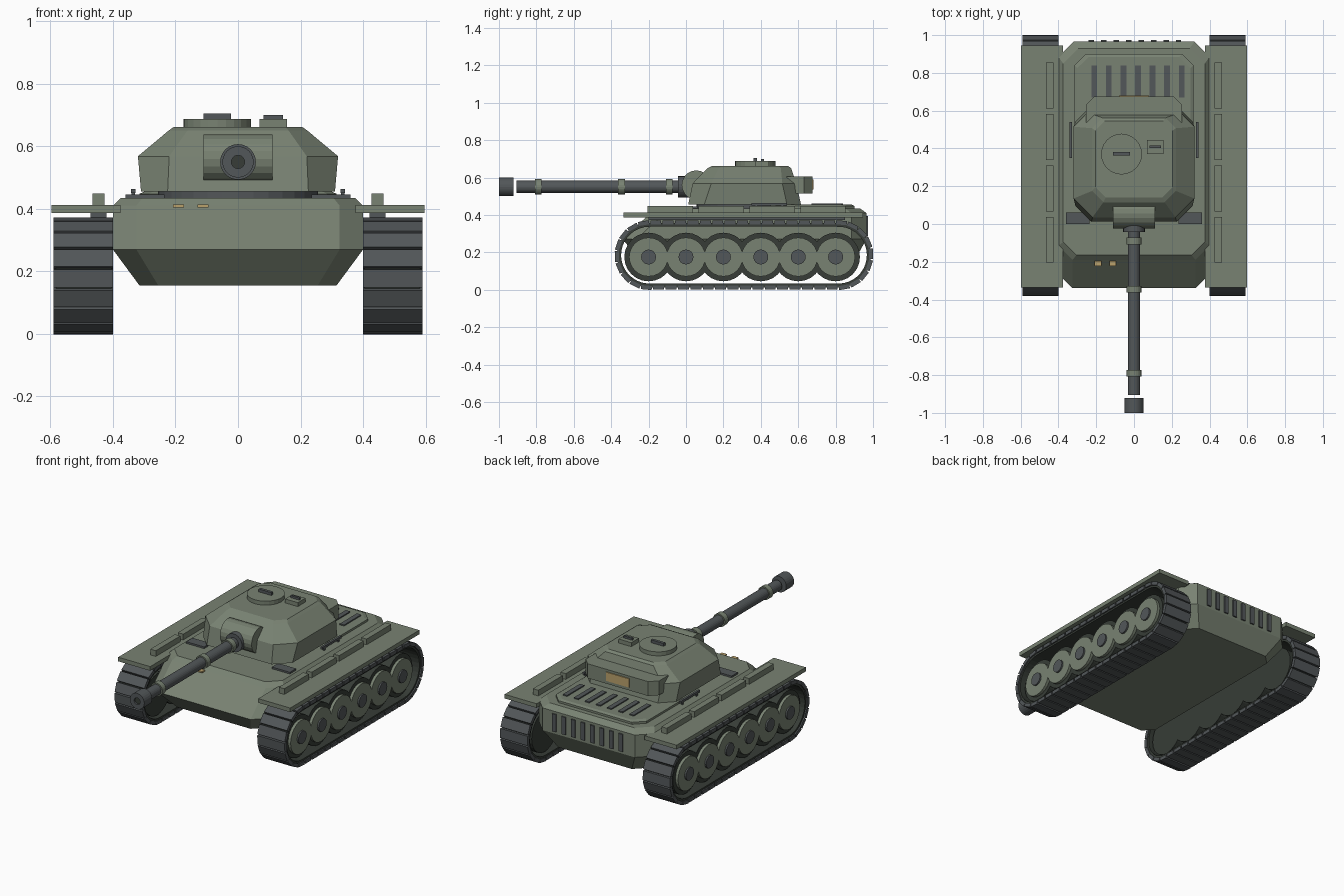
import bpy, bmesh, math
from mathutils import Matrix, Vector

if "Cube" in bpy.data.objects:
    bpy.data.objects.remove(bpy.data.objects["Cube"])


def material(name, rgb):
    m = bpy.data.materials.new(name)
    m.diffuse_color = (*rgb, 1)
    m.use_nodes = True
    m.node_tree.nodes["Principled BSDF"].inputs["Base Color"].default_value = m.diffuse_color
    return m


GREEN = material("olive_green", (0.19, 0.225, 0.17))
STEEL = material("gun_steel", (0.085, 0.095, 0.10))
DARK = material("dark_rubber", (0.038, 0.046, 0.038))
AMBER = material("amber", (0.50, 0.36, 0.15))


def finish(name, bm, mat):
    bmesh.ops.recalc_face_normals(bm, faces=bm.faces)
    me = bpy.data.meshes.new(name)
    bm.to_mesh(me)
    bm.free()
    me.materials.append(mat)
    ob = bpy.data.objects.new(name, me)
    bpy.context.collection.objects.link(ob)
    return ob


def add_box(bm, x, y, z, rot=None):
    """Box from (min, max) pairs, or centred size boxes when rot matrix is given."""
    size = [b - a for a, b in (x, y, z)]
    mid = Vector([(a + b) / 2 for a, b in (x, y, z)])
    mat = (rot or Matrix()) @ Matrix.Translation(mid) @ Matrix.Diagonal((*size, 1))
    bmesh.ops.create_cube(bm, size=1, matrix=mat)


def box(name, mat, x, y, z):
    bm = bmesh.new()
    add_box(bm, x, y, z)
    return finish(name, bm, mat)


def cylinder(name, mat, axis, center, r, a, b, n=24, r2=None):
    """Cylinder along an axis from a to b; center gives the other two coordinates."""
    bm = bmesh.new()
    rot = {'X': Matrix.Rotation(math.pi / 2, 4, 'Y'),
           'Y': Matrix.Rotation(-math.pi / 2, 4, 'X'), 'Z': Matrix()}[axis]
    c = list(center)
    c.insert('XYZ'.index(axis), (a + b) / 2)
    bmesh.ops.create_cone(bm, cap_ends=True, segments=n, radius1=r, radius2=r2 or r,
                          depth=b - a, matrix=Matrix.Translation(c) @ rot)
    return finish(name, bm, mat)


def tube(name, mat, center, r, hole, a, b, n=24):
    """Open ring along y."""
    bm = bmesh.new()
    loops = []
    for rad, y in ((r, a), (r, b), (hole, b), (hole, a)):
        loops.append([bm.verts.new((center[0] + rad * math.cos(2 * math.pi * i / n), y,
                                    center[1] + rad * math.sin(2 * math.pi * i / n)))
                      for i in range(n)])
    for k in range(4):
        p, q = loops[k], loops[(k + 1) % 4]
        for i in range(n):
            bm.faces.new((p[i], p[(i + 1) % n], q[(i + 1) % n], q[i]))
    return finish(name, bm, mat)


def loft(name, mat, levels):
    """Stack of chamfered rectangles: (z, half width, y front, y back, front cut, back cut)."""
    bm = bmesh.new()
    rings = []
    for z, h, y0, y1, f, b in levels:
        half = [(h - f, y0), (h, y0 + f), (h, y1 - b), (h - b, y1)]
        pts = half + [(-x, y) for x, y in reversed(half)]
        rings.append([bm.verts.new((x, y, z)) for x, y in pts])
    for p, q in zip(rings, rings[1:]):
        for i in range(8):
            j = (i + 1) % 8
            bm.faces.new((p[i], p[j], q[j], q[i]))
    bm.faces.new(rings[0])
    bm.faces.new(rings[-1])
    return finish(name, bm, mat)


# Hull and engine deck
loft("hull", GREEN, [(0.155, 0.315, -0.24, 0.90, 0.06, 0.06),
                     (0.27, 0.40, -0.34, 0.965, 0.075, 0.08),
                     (0.41, 0.40, -0.19, 0.965, 0.075, 0.08),
                     (0.435, 0.375, -0.165, 0.93, 0.07, 0.08)])
loft("engine_deck", GREEN, [(0.43, 0.315, 0.45, 0.90, 0.03, 0.06),
                            (0.448, 0.315, 0.45, 0.90, 0.03, 0.06),
                            (0.455, 0.30, 0.46, 0.885, 0.03, 0.06)])
for i in range(7):
    x = -0.21 + i * 0.077
    box("deck_slat", STEEL, (x - 0.015, x + 0.015), (0.67, 0.84), (0.45, 0.462))
for i in range(8):
    x = -0.226 + i * 0.066
    box("rear_slat", STEEL, (x - 0.014, x + 0.014), (0.955, 0.973), (0.285, 0.395))
for x in (-0.19, -0.112):
    box("headlight", AMBER, (x - 0.018, x + 0.018), (-0.222, -0.195), (0.405, 0.414))

# Turret with ring, rear box and roof fittings
cylinder("turret_ring", STEEL, 'Z', (0, 0.31), 0.255, 0.43, 0.457, 32)
loft("turret", GREEN, [(0.455, 0.31, 0.012, 0.615, 0.085, 0.075),
                       (0.568, 0.32, 0.035, 0.59, 0.10, 0.075),
                       (0.65, 0.222, 0.115, 0.562, 0.06, 0.055),
                       (0.662, 0.205, 0.14, 0.545, 0.055, 0.05)])
loft("turret_rear_box", GREEN, [(0.515, 0.255, 0.53, 0.675, 0.01, 0.045),
                                (0.605, 0.255, 0.53, 0.675, 0.01, 0.045)])
box("rear_marker", AMBER, (-0.08, 0.08), (0.673, 0.681), (0.535, 0.59))
cylinder("cupola", GREEN, 'Z', (-0.066, 0.37), 0.108, 0.655, 0.687, 24)
box("cupola_handle", STEEL, (-0.11, -0.022), (0.362, 0.38), (0.685, 0.705))
box("loader_hatch", GREEN, (0.068, 0.156), (0.37, 0.445), (0.655, 0.687))
box("hatch_handle", STEEL, (0.082, 0.144), (0.402, 0.416), (0.685, 0.70))

# Gun
GUN = (0, 0.55)
cylinder("mantlet", GREEN, 'X', (0.055, 0.56), 0.078, -0.11, 0.11, 20)
cylinder("gun_collar", STEEL, 'Y', GUN, 0.057, -0.042, 0.03)
cylinder("barrel", STEEL, 'Y', GUN, 0.033, -0.905, 0.0)
for y in (-0.79, -0.345, -0.09):
    cylinder("barrel_band", GREEN, 'Y', GUN, 0.041, y - 0.018, y + 0.018)
tube("muzzle", STEEL, GUN, 0.05, 0.021, -1.0, -0.922)
cylinder("bore", DARK, 'Y', GUN, 0.021, -0.99, -0.925)

# Running gear on both sides
Y0, Y1, ZC, R = -0.195, 0.815, 0.185, 0.185
LINKS = 48
STRAIGHT = Y1 - Y0


def track_point(d, r):
    """Position and angle on the stadium path at distance d around the outer edge."""
    arc = math.pi * R
    if d < STRAIGHT:
        return Y0 + d, ZC + r, math.pi / 2
    d -= STRAIGHT
    if d < arc:
        a = math.pi / 2 - d / R
        return Y1 + r * math.cos(a), ZC + r * math.sin(a), a
    d -= arc
    if d < STRAIGHT:
        return Y1 - d, ZC - r, -math.pi / 2
    a = -math.pi / 2 - (d - STRAIGHT) / R
    return Y0 + r * math.cos(a), ZC + r * math.sin(a), a


TOTAL = 2 * STRAIGHT + 2 * math.pi * R
for s in (-1, 1):
    def span(a, b):
        return (min(s * a, s * b), max(s * a, s * b))

    # Belt: closed band swept around the stadium path
    bm = bmesh.new()
    n = 96
    sect = [(0.405, 0.152), (0.582, 0.152), (0.582, 0.172), (0.405, 0.172)]
    rings = []
    for i in range(n):
        ring = []
        for x, r in sect:
            y, z, a = track_point(TOTAL * i / n, r)
            ring.append(bm.verts.new((s * x, y, z)))
        rings.append(ring)
    for i in range(n):
        p, q = rings[i], rings[(i + 1) % n]
        for k in range(4):
            m = (k + 1) % 4
            bm.faces.new((p[k], p[m], q[m], q[k]))
    finish("track_belt", bm, DARK)

    # Track pads
    bm = bmesh.new()
    for i in range(LINKS):
        y, z, a = track_point(TOTAL * (i + 0.5) / LINKS, R - 0.011)
        rot = Matrix.Translation((s * 0.495, y, z)) @ Matrix.Rotation(a - math.pi / 2, 4, 'X')
        add_box(bm, (-0.095, 0.095), (-0.029, 0.029), (-0.011, 0.011), rot)
    finish("track_pads", bm, STEEL)

    # Road wheels
    for i in range(6):
        c = (-0.2 + i * 0.2, 0.175)
        cylinder("wheel_tire", DARK, 'X', c, 0.13, *span(0.42, 0.56))
        cylinder("wheel_disc", GREEN, 'X', c, 0.104, *span(0.55, 0.578))
        cylinder("wheel_hub", STEEL, 'X', c, 0.04, *span(0.57, 0.588), 16)

    # Fender with stowage boxes and lower rail
    box("fender", GREEN, span(0.375, 0.597), (-0.335, 0.945), (0.387, 0.413))
    box("fender_rail", STEEL, span(0.42, 0.472), (-0.2, 0.85), (0.372, 0.39))
    for i in range(4):
        y = -0.205 + i * 0.272
        box("stowage_box", GREEN, span(0.427, 0.465), (y, y + 0.243), (0.41, 0.449))

    # Hull side grab bar and front hatch plate
    box("grab_bar", STEEL, span(0.328, 0.342), (0.35, 0.54), (0.45, 0.464))
    for y in (0.375, 0.515):
        box("grab_bar_post", STEEL, span(0.33, 0.34), (y - 0.006, y + 0.006), (0.43, 0.455))
    box("driver_hatch", STEEL, span(0.235, 0.36), (0.0, 0.062), (0.43, 0.446))
